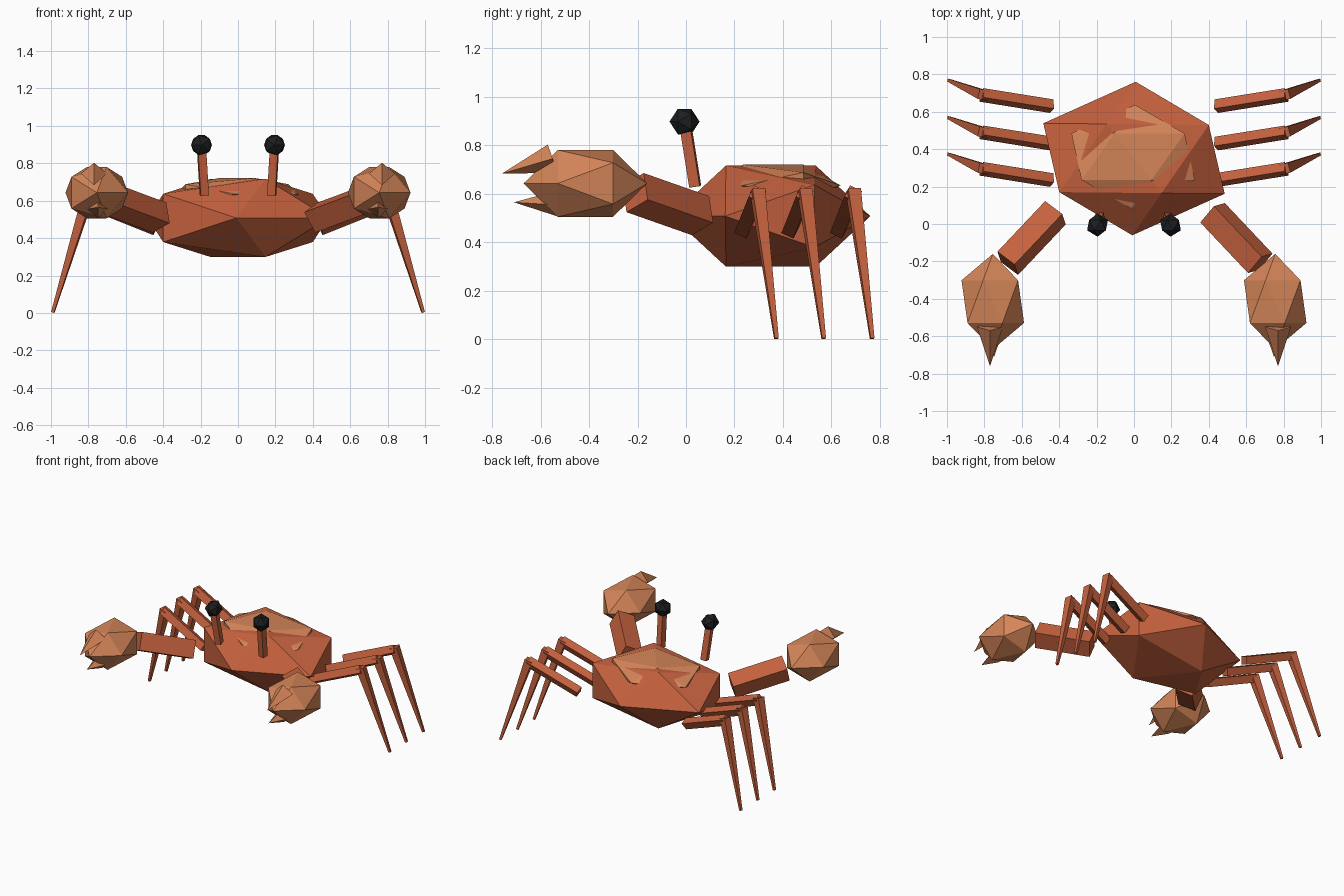
import bpy, bmesh, math
from mathutils import Vector

if "Cube" in bpy.data.objects:
    bpy.data.objects.remove(bpy.data.objects["Cube"])

PHI = (1 + math.sqrt(5)) / 2


def material(name, color):
    m = bpy.data.materials.new(name)
    m.diffuse_color = (*color, 1)
    m.use_nodes = True
    m.node_tree.nodes["Principled BSDF"].inputs["Base Color"].default_value = m.diffuse_color
    return m


SHELL = material("shell orange", (0.56, 0.12, 0.048))
SAND = material("sandy tan", (0.66, 0.235, 0.098))
BLACK = material("eye black", (0.012, 0.013, 0.014))


def hull_object(name, points, mat):
    """Convex solid around a set of points, flat shaded."""
    bm = bmesh.new()
    for p in points:
        bm.verts.new(p)
    bmesh.ops.convex_hull(bm, input=bm.verts[:])
    bmesh.ops.dissolve_limit(bm, angle_limit=0.01, verts=bm.verts[:], edges=bm.edges[:])
    bmesh.ops.recalc_face_normals(bm, faces=bm.faces[:])
    mesh = bpy.data.meshes.new(name)
    bm.to_mesh(mesh)
    bm.free()
    mesh.materials.append(mat)
    ob = bpy.data.objects.new(name, mesh)
    bpy.context.collection.objects.link(ob)
    return ob


def shell(name, center, e1, e2, e3, mat):
    """Twenty-sided solid spanned by three (sheared) axes."""
    c, e1, e2, e3 = map(Vector, (center, e1, e2, e3))
    pts = []
    for a in (-1, 1):
        for b in (-1, 1):
            pts += [c + a * e2 + b * PHI * e3,
                    c + a * e1 + b * PHI * e2,
                    c + a * PHI * e1 + b * e3]
    return hull_object(name, pts, mat)


def beam(name, a, b, w0, w1, side, roll, mat):
    """Square bar from a to b, tapering w0 to w1, its top tilted toward side."""
    a, b, side = Vector(a), Vector(b), Vector(side)
    d = (b - a).normalized()
    s = (side - d * side.dot(d)).normalized()
    up = s.cross(d)
    if up.z < 0:
        up.negate()
    r = math.radians(roll)
    n = up * math.cos(r) + s * math.sin(r)
    t = n.cross(d)
    pts = [p + (n * i + t * j) * w / 2
           for p, w in ((a, w0), (b, w1)) for i in (-1, 1) for j in (-1, 1)]
    return hull_object(name, pts, mat)


def gem(name, center, rx, ry, rz, flip, mat):
    """Twenty-sided solid with its poles along y."""
    c = Vector(center)
    pts = [c + Vector((0, s * ry, 0)) for s in (-1, 1)]
    for s in (-1, 1):
        for i in range(5):
            t = i * math.tau / 5
            pts.append(c + Vector((-s * flip * rx * 0.894 * math.cos(t),
                                   s * ry * 0.447,
                                   rz * 0.894 * math.sin(t))))
    return hull_object(name, pts, mat)


# Body and the flatter back plate emerging through its top
A1, A2 = Vector((0.247, 0.111, 0)), Vector((0.147, -0.185, 0))
shell("body", (0, 0.35, 0.508), A1, A2, (0, 0, 0.129), SHELL)
shell("back_plate", (-0.005, 0.36, 0.635), A1 * 0.69, A2 * 0.67, (0, 0, 0.053), SAND)

for sx, tag in ((1, "right"), (-1, "left")):
    # Three jointed legs per side
    for i, y in enumerate((0.235, 0.43, 0.63)):
        knee = (sx * 0.815, y + 0.06, 0.6)
        beam(f"upper_leg_{tag}_{i + 1}", (sx * 0.44, y, 0.45), knee,
             0.055, 0.055, (0, 1, 0), 25, SHELL)
        beam(f"lower_leg_{tag}_{i + 1}", (sx * 0.805, y + 0.06, 0.615),
             (sx * 0.99, y + 0.138, 0.003), 0.054, 0.016, (0, 1, 0), 12, SHELL)

    # Arms
    beam(f"arm_{tag}", (sx * 0.42, 0.06, 0.51), (sx * 0.675, -0.21, 0.605),
         0.125, 0.125, (-1, -sx, 0), 25, SHELL)

    # Claws with two pincer points
    gem(f"claw_{tag}", (sx * 0.755, -0.415, 0.643), 0.187, 0.255, 0.162, 1, SAND)
    for part, base, r, tip in (
            ("upper_pincer", (0.77, -0.55, 0.745), 0.058, (0.77, -0.76, 0.683)),
            ("lower_pincer", (0.75, -0.55, 0.555), 0.048, (0.748, -0.71, 0.565))):
        pts = [(sx * tip[0], tip[1], tip[2])]
        for k in range(4):
            t = k * math.pi / 2
            pts.append((sx * (base[0] + 1.2 * r * math.cos(t)),
                        base[1] - 0.02 * math.sin(t),
                        base[2] + r * math.sin(t)))
        hull_object(f"{part}_{tag}", pts, SAND)

    # Eyes on stalks
    beam(f"eye_stalk_{tag}", (sx * 0.18, 0.038, 0.63), (sx * 0.195, -0.002, 0.88),
         0.044, 0.044, (0, 1, 0), 8, SHELL)
    gem(f"eye_{tag}", (sx * 0.195, -0.006, 0.898), 0.062, 0.062, 0.062, sx, BLACK)
